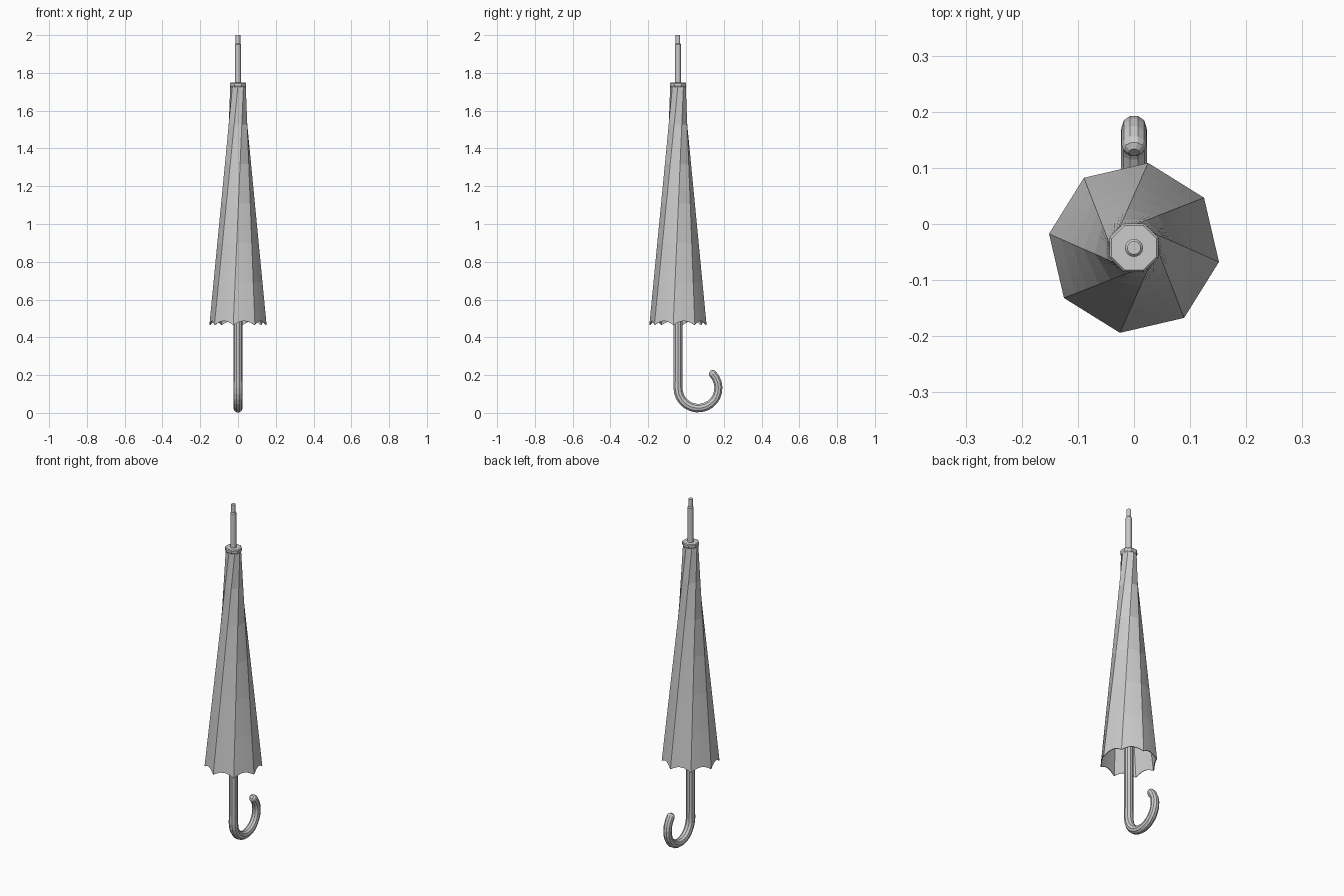
import bpy, bmesh
from math import sin, cos, pi, radians
from mathutils import Vector

if "Cube" in bpy.data.objects:
    bpy.data.objects.remove(bpy.data.objects["Cube"])

CY = -0.0425  # y of the umbrella axis


def make_object(name, bm):
    bmesh.ops.recalc_face_normals(bm, faces=bm.faces)
    mesh = bpy.data.meshes.new(name)
    bm.to_mesh(mesh)
    bm.free()
    obj = bpy.data.objects.new(name, mesh)
    bpy.context.collection.objects.link(obj)
    return obj


def skin(bm, rings):
    """Join equal-length closed rings of points with quads."""
    vs = [[bm.verts.new(p) for p in ring] for ring in rings]
    n = len(vs[0])
    for a, b in zip(vs, vs[1:]):
        for i in range(n):
            j = (i + 1) % n
            bm.faces.new((a[i], a[j], b[j], b[i]))
    return vs


def lathe(name, profile, sides, turn=0.0):
    """Capped solid of revolution about the umbrella axis from (radius, z)."""
    bm = bmesh.new()
    angles = [turn + 2 * pi * i / sides for i in range(sides)]
    vs = skin(bm, [[(r * cos(a), CY + r * sin(a), z) for a in angles] for r, z in profile])
    bm.faces.new(vs[0])
    bm.faces.new(vs[-1])
    return make_object(name, bm)


def tube(name, path, sides=10):
    """Capped tube along (y, z, radius) points in the x = 0 plane."""
    bm = bmesh.new()
    rings = []
    for k, (y, z, r) in enumerate(path):
        p, q = path[max(k - 1, 0)], path[min(k + 1, len(path) - 1)]
        t = Vector((0, q[0] - p[0], q[1] - p[1])).normalized()
        side = Vector((1, 0, 0))
        up = t.cross(side)
        rings.append([Vector((0, y, z)) + r * (cos(a) * side + sin(a) * up)
                      for a in (2 * pi * i / sides for i in range(sides))])
    vs = skin(bm, rings)
    bm.faces.new(vs[0])
    bm.faces.new(vs[-1])
    return make_object(name, bm)


# Furled canopy: wide octagon at the hem twisting into a small one at the top
PANELS, SUB, LEVELS = 8, 6, 6
R_HEM, R_TOP, Z_HEM, Z_TOP = 0.1535, 0.041, 0.465, 1.735
START, TWIST = radians(80.6), radians(54.4)


def octagon_point(radius, start, i, f):
    a = start + 2 * pi * i / PANELS
    b = a + 2 * pi / PANELS
    return Vector((radius * (cos(a) * (1 - f) + cos(b) * f),
                   CY + radius * (sin(a) * (1 - f) + sin(b) * f), 0))


rings = []
for level in range(LEVELS + 1):
    s = level / LEVELS
    ring = []
    for i in range(PANELS):
        for k in range(SUB):
            f = k / SUB
            low = octagon_point(R_HEM, START, i, f)
            low.z = Z_HEM + 0.022 * sin(pi * f)  # scalloped hem
            high = octagon_point(R_TOP, START + TWIST, i, f)
            high.z = Z_TOP
            ring.append(low.lerp(high, s))
    rings.append(ring)
bm = bmesh.new()
skin(bm, rings)
canopy = make_object("canopy", bm)
thick = canopy.modifiers.new("cloth_thickness", 'SOLIDIFY')
thick.thickness = 0.004
thick.offset = -1

# Collar closing the top of the canopy
lathe("top_collar", [(0.041, 1.725), (0.047, 1.734), (0.047, 1.744), (0.043, 1.749)],
      8, pi / 8)

# Shaft with stepped tip
lathe("shaft_and_tip", [(0.016, 0.55), (0.016, 1.95), (0.012, 1.955), (0.012, 2.0)], 16)

# Curved handle with a rounded end
HOOK_R, HY, HZ, END = 0.107, CY + 0.107, 0.132, 405
path = [(CY, 0.6, 0.024), (CY, 0.2, 0.024)]
STEPS = 16
for k in range(STEPS + 1):
    a = radians(180 + (END - 180) * k / STEPS)
    path.append((HY + HOOK_R * cos(a), HZ + HOOK_R * sin(a), 0.025 - 0.003 * k / STEPS))
for step, r in ((5, 0.019), (9, 0.010)):
    a = radians(END + step)
    path.append((HY + HOOK_R * cos(a), HZ + HOOK_R * sin(a), r))
tube("handle", path)
